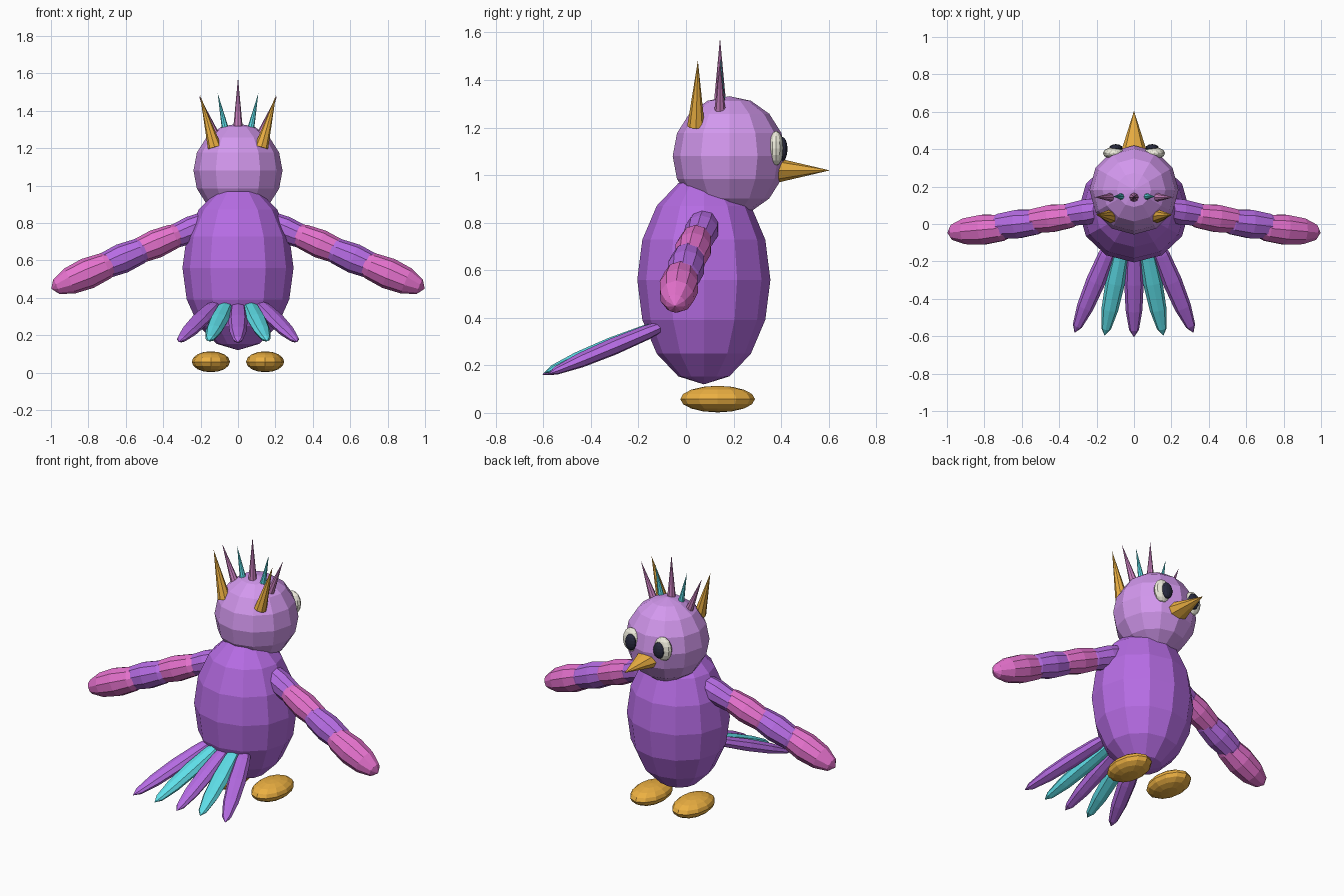
import bpy, bmesh
from mathutils import Vector, Matrix

if "Cube" in bpy.data.objects:
    bpy.data.objects.remove(bpy.data.objects["Cube"])


def material(name, r, g, b):
    m = bpy.data.materials.new(name)
    m.diffuse_color = [((c / 255 + 0.055) / 1.055) ** 2.4 for c in (r, g, b)] + [1]
    m.use_nodes = True
    m.node_tree.nodes["Principled BSDF"].inputs["Base Color"].default_value = m.diffuse_color
    return m


PURPLE = material("purple", 182, 108, 228)
LILAC = material("lilac", 211, 152, 238)
PINK = material("pink", 230, 114, 206)
MAUVE = material("mauve", 205, 130, 195)
TEAL = material("teal", 95, 225, 235)
GOLD = material("gold", 236, 176, 66)
WHITE = material("white", 240, 238, 222)
DARK = material("dark", 40, 42, 62)


def add(name, bm, matrix, mat):
    bm.transform(matrix)
    bmesh.ops.recalc_face_normals(bm, faces=bm.faces)
    me = bpy.data.meshes.new(name)
    bm.to_mesh(me)
    bm.free()
    me.materials.append(mat)
    ob = bpy.data.objects.new(name, me)
    bpy.context.collection.objects.link(ob)
    return ob


def frame(d):
    """Rotation taking local z to d, with local x lying sideways."""
    d = Vector(d).normalized()
    ref = Vector((0, 1, 0)) if abs(d.z) > 0.8 else Vector((0, 0, 1))
    side = d.cross(ref).normalized()
    up = side.cross(d)
    return Matrix((side, up, d)).transposed().to_4x4()


def ball(name, centre, radii, mat, d=None, seg=12, rings=8):
    bm = bmesh.new()
    bmesh.ops.create_uvsphere(bm, u_segments=seg, v_segments=rings, radius=1)
    rot = frame(d) if d else Matrix()
    return add(name, bm, Matrix.Translation(centre) @ rot @ Matrix.Diagonal((*radii, 1)), mat)


def spike(name, base, tip, rx, ry, mat, seg=8):
    base, tip = Vector(base), Vector(tip)
    bm = bmesh.new()
    bmesh.ops.create_cone(bm, cap_ends=True, segments=seg, radius1=1, radius2=0,
                          depth=(tip - base).length)
    return add(name, bm, Matrix.Translation((base + tip) / 2) @ frame(tip - base)
               @ Matrix.Diagonal((rx, ry, 1, 1)), mat)


# Body, head and beak
ball("body", (0, 0.075, 0.56), (0.297, 0.28, 0.44), PURPLE)
ball("head", (0, 0.182, 1.08), (0.238, 0.238, 0.252), LILAC)
spike("beak", (0, 0.37, 1.02), (0, 0.605, 1.02), 0.075, 0.055, GOLD)

# Centre crest spike
spike("crest_middle", (0, 0.143, 1.28), (0, 0.143, 1.578), 0.028, 0.028, MAUVE)

# Wing segments: centre, radius, colour
WING = [((0.25, 0.065, 0.765), 0.072, PURPLE), ((0.44, 0.03, 0.688), 0.077, PINK),
        ((0.62, 0.0, 0.61), 0.08, PURPLE), ((0.805, -0.03, 0.53), 0.084, PINK)]

for s, label in ((-1, "left"), (1, "right")):
    # Eyes
    ball(f"eye_{label}", (s * 0.108, 0.379, 1.113), (0.058, 0.032, 0.073), WHITE)
    ball(f"pupil_{label}", (s * 0.097, 0.406, 1.11), (0.036, 0.021, 0.05), DARK)
    # Horns and side crest spikes
    spike(f"horn_{label}", (s * 0.125, 0.042, 1.205), (s * 0.203, 0.05, 1.483), 0.037, 0.037, GOLD)
    spike(f"crest_inner_{label}", (s * 0.065, 0.147, 1.29), (s * 0.109, 0.147, 1.495), 0.02, 0.02, TEAL)
    spike(f"crest_outer_{label}", (s * 0.118, 0.143, 1.26), (s * 0.21, 0.143, 1.485), 0.025, 0.025, MAUVE)
    # Feet
    ball(f"foot_{label}", (s * 0.145, 0.133, 0.058), (0.102, 0.157, 0.056), GOLD)
    # Wings
    for i, (c, r, mat) in enumerate(WING):
        ball(f"wing_{label}_{i + 1}", (s * c[0], c[1], c[2]), (r, r, 0.21), mat,
             d=(s * 0.185, -0.028 + 0.004 * i, -0.078), seg=10, rings=6)

# Tail fan: base x, tip
TAIL = [(0, (0, -0.605, 0.16), PURPLE)]
for s in (-1, 1):
    TAIL += [(s * 0.045, (s * 0.157, -0.598, 0.168), TEAL), (s * 0.09, (s * 0.318, -0.582, 0.163), PURPLE)]
for i, (bx, tip, mat) in enumerate(TAIL):
    base, tip = Vector((bx, -0.03, 0.395)), Vector(tip)
    d = tip - base
    ball(f"tail_feather_{i + 1}", (base + tip) / 2, (0.052, 0.036, d.length / 2), mat, d=tuple(d), seg=8, rings=6)
